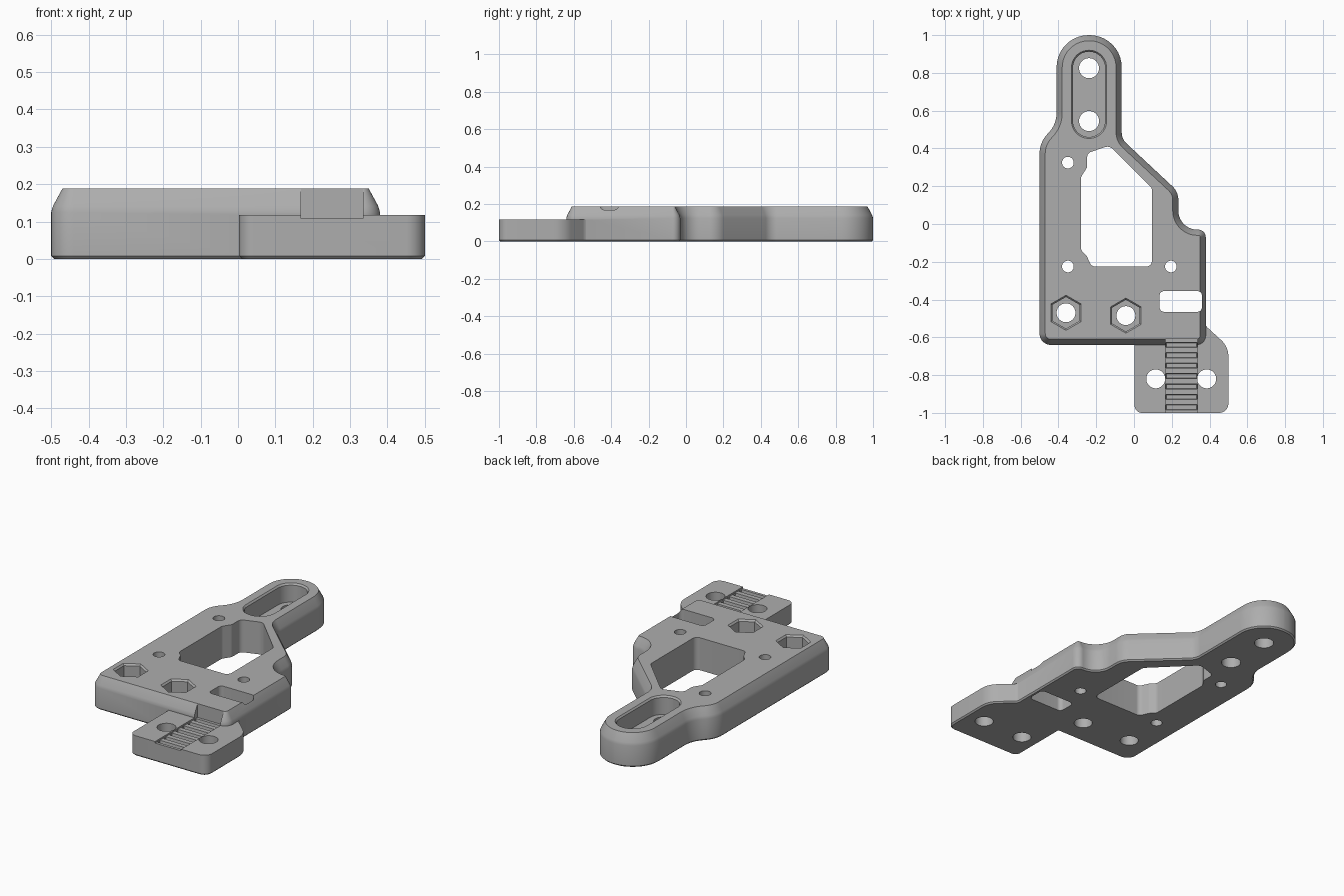
import bpy
import bmesh
from math import sin, cos, tan, pi, radians
from mathutils import Vector

if "Cube" in bpy.data.objects:
    bpy.data.objects.remove(bpy.data.objects["Cube"])

grey = bpy.data.materials.new("plain grey")
grey.use_nodes = True
grey.diffuse_color = (0.42, 0.42, 0.42, 1)
grey.node_tree.nodes["Principled BSDF"].inputs["Base Color"].default_value = grey.diffuse_color


def rounded(corners, steps=10):
    """Counterclockwise outline with each (x, y, radius) corner rounded."""
    pts = []
    for i, (x, y, r) in enumerate(corners):
        p = Vector((x, y))
        a = (Vector(corners[i - 1][:2]) - p).normalized()
        b = (Vector(corners[(i + 1) % len(corners)][:2]) - p).normalized()
        half = a.angle(b) / 2
        if r == 0:
            pts.append(p)
            continue
        centre = p + (a + b).normalized() * r / sin(half)
        start = p + a * r / tan(half) - centre
        sweep = (pi - 2 * half) * (1 if a.x * b.y - a.y * b.x < 0 else -1)
        for k in range(steps + 1):
            t = sweep * k / steps
            pts.append(centre + Vector((start.x * cos(t) - start.y * sin(t),
                                        start.x * sin(t) + start.y * cos(t))))
    return pts


def rectangle(x0, x1, y0, y1, r=0):
    return rounded([(x0, y0, r), (x1, y0, r), (x1, y1, r), (x0, y1, r)])


def ring(x, y, r, sides=40):
    return [Vector((x + r * sin(-2 * pi * k / sides), y + r * cos(2 * pi * k / sides)))
            for k in range(sides)]


def inset(pts, d):
    out = []
    for i, p in enumerate(pts):
        a = (p - pts[i - 1]).normalized()
        b = (pts[(i + 1) % len(pts)] - p).normalized()
        na, nb = Vector((-a.y, a.x)), Vector((-b.y, b.x))
        out.append(p + (na + nb) * d / (1 + na.dot(nb)))
    return out


def prism(name, pts, levels):
    """Solid through (height, inset) levels of one outline."""
    bm = bmesh.new()
    loops = [[bm.verts.new((p.x, p.y, z)) for p in inset(pts, d)] for z, d in levels]
    n = len(pts)
    for lo, hi in zip(loops, loops[1:]):
        for i in range(n):
            j = (i + 1) % n
            bm.faces.new((lo[i], lo[j], hi[j], hi[i]))
    bm.faces.new(loops[0][::-1])
    bm.faces.new(loops[-1])
    mesh = bpy.data.meshes.new(name)
    bm.to_mesh(mesh)
    bm.free()
    mesh.materials.append(grey)
    ob = bpy.data.objects.new(name, mesh)
    bpy.context.collection.objects.link(ob)
    return ob


def combine(ob, other, operation):
    mod = ob.modifiers.new(operation, 'BOOLEAN')
    mod.operation, mod.solver, mod.object = operation, 'EXACT', other
    bpy.context.view_layer.objects.active = ob
    bpy.ops.object.modifier_apply(modifier=mod.name)
    bpy.data.objects.remove(other)


def cut(pts, levels):
    combine(plate, prism("cutter", pts, levels), 'DIFFERENCE')


TOP = 0.188
THROUGH = [(-0.1, 0), (0.3, 0)]

# Main plate with its rounded head and bevelled top edge
plate = prism("mounting_plate", rounded([
    (-0.5, -0.64, 0.06), (0.38, -0.64, 0.05), (0.38, -0.03, 0.04),
    (0.235, -0.03, 0.1), (0.235, 0.17, 0.1), (-0.065, 0.45, 0.08),
    (-0.065, 1, 0.17), (-0.41, 1, 0.17), (-0.41, 0.53, 0.15), (-0.5, 0.43, 0.15)]),
    [(0, 0.008), (0.008, 0), (0.125, 0), (0.142, 0.005), (TOP, 0.03)])

# Lower clamp tab
tab = prism("clamp_tab", rounded([
    (0.003, -1, 0.04), (0.5, -1, 0.05), (0.5, -0.65, 0.12),
    (0.38, -0.54, 0.05), (0.37, -0.49, 0), (0.003, -0.49, 0)]),
    [(0, 0.008), (0.008, 0), (0.117, 0)])
combine(plate, tab, 'UNION')

# Large central opening
cut(rounded([
    (-0.28, -0.14, 0.03), (-0.25, -0.17, 0.02), (-0.225, -0.225, 0.03),
    (0.095, -0.225, 0.03), (0.095, 0.19, 0.03), (-0.13, 0.415, 0.04),
    (-0.248, 0.375, 0.03), (-0.248, 0.30, 0.03), (-0.28, 0.25, 0.03)]), THROUGH)

# Recessed slot in the head
RIM = [(0.08, 0.008), (TOP - 0.01, 0.008), (TOP + 0.01, -0.008)]
cut(rectangle(-0.331, -0.145, 0.453, 0.92, 0.092), RIM)

# Hexagonal nut pockets
for x, y in ((-0.36, -0.47), (-0.043, -0.485)):
    cut(ring(x, y, 0.093, 6), RIM)
    cut(ring(x, y, 0.05), THROUGH)

# Round holes in the head, tab and plate
for x, y, r in ((-0.238, 0.825, 0.053), (-0.238, 0.545, 0.053),
                (0.115, -0.82, 0.05), (0.385, -0.82, 0.05),
                (-0.35, 0.325, 0.031), (-0.35, -0.225, 0.031), (0.195, -0.225, 0.031)):
    cut(ring(x, y, r), THROUGH)

# Strap slot
cut(rectangle(0.135, 0.36, -0.465, -0.355, 0.025), THROUGH)

# Toothed strap channel, notched into the plate edge
cut(rectangle(0.168, 0.335, -1.1, -0.61), [(0.108, 0), (0.3, 0)])
for k in range(7):
    y = -0.97 + k * 0.055
    cut(rectangle(0.168, 0.335, y - 0.015, y + 0.015), [(0.09, 0.004), (0.12, 0)])

bpy.ops.object.select_all(action='DESELECT')
plate.select_set(True)
bpy.context.view_layer.objects.active = plate
bpy.ops.object.shade_smooth_by_angle(angle=radians(25))
